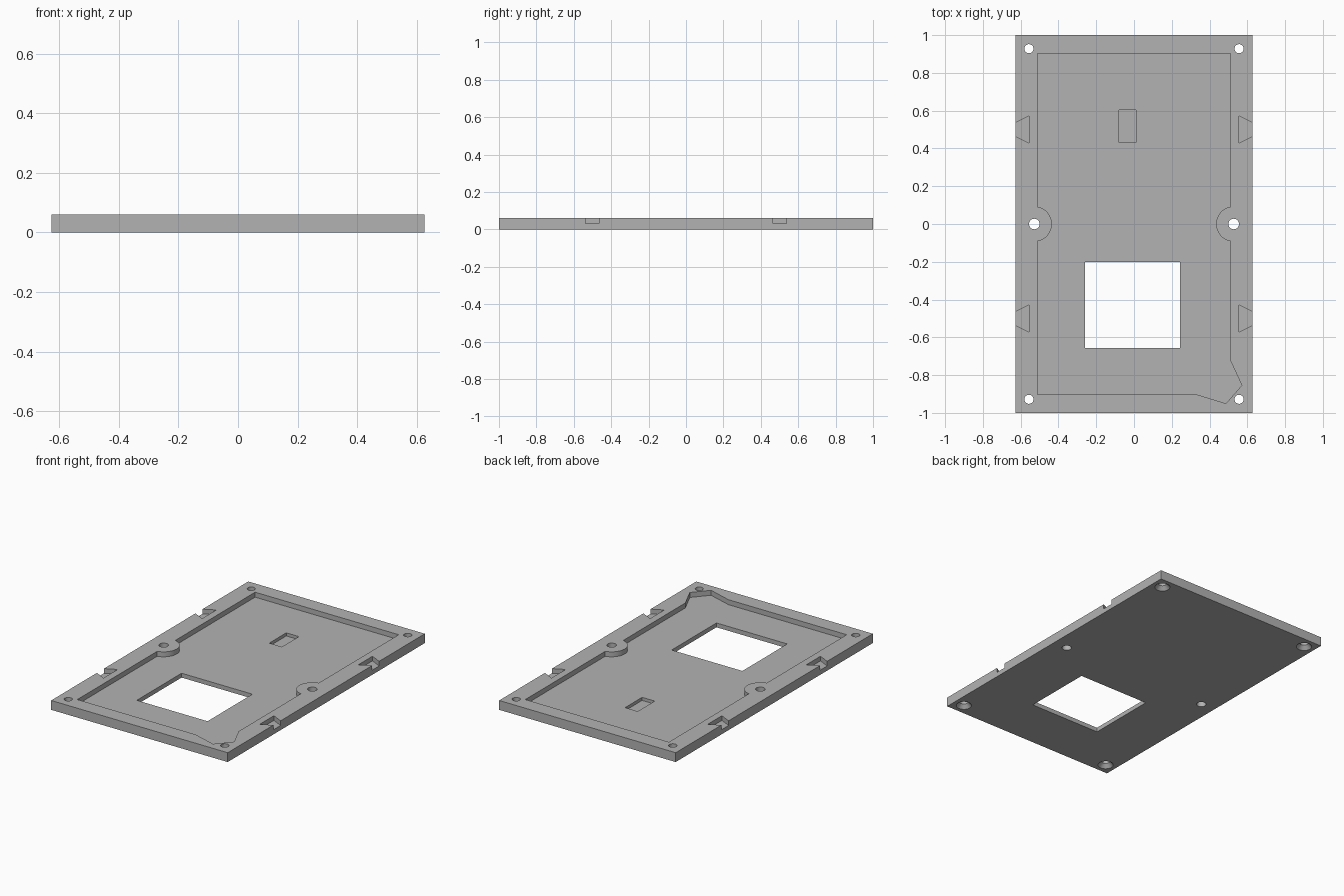
import bpy, bmesh
from math import sin, cos, sqrt, radians, atan2

if "Cube" in bpy.data.objects:
    bpy.data.objects.remove(bpy.data.objects["Cube"], do_unlink=True)

W, L, H = 0.627, 1.0, 0.06      # half width, half length, thickness
FLOOR = 0.028                   # height of the pocket floor
TOP, UNDER = H + 0.05, -0.05    # cutters overshoot the plate

grey = bpy.data.materials.new("plate grey")
grey.use_nodes = True
grey.diffuse_color = (0.45, 0.45, 0.45, 1)
grey.node_tree.nodes["Principled BSDF"].inputs["Base Color"].default_value = grey.diffuse_color


def loft(name, rings):
    """Closed solid through equal-length rings, listed bottom to top."""
    bm = bmesh.new()
    loops = [[bm.verts.new(p) for p in ring] for ring in rings]
    n = len(loops[0])
    bm.faces.new(loops[0][::-1])
    bm.faces.new(loops[-1])
    for a, b in zip(loops, loops[1:]):
        for i in range(n):
            j = (i + 1) % n
            bm.faces.new((a[i], a[j], b[j], b[i]))
    bmesh.ops.recalc_face_normals(bm, faces=bm.faces)
    mesh = bpy.data.meshes.new(name)
    bm.to_mesh(mesh)
    bm.free()
    mesh.materials.append(grey)
    ob = bpy.data.objects.new(name, mesh)
    bpy.context.collection.objects.link(ob)
    return ob


def prism(name, outline, z0, z1):
    return loft(name, [[(x, y, z) for x, y in outline] for z in (z0, z1)])


def box(name, x0, x1, y0, y1, z0, z1):
    return prism(name, [(x0, y0), (x1, y0), (x1, y1), (x0, y1)], z0, z1)


def lathe(name, cx, cy, profile, n=32):
    turn = [radians(360 * i / n) for i in range(n)]
    return loft(name, [[(cx + r * cos(a), cy + r * sin(a), z) for a in turn]
                       for r, z in profile])


def boss_arc(side, edge, centre, radius, steps=24):
    """Rounded bump intruding into the pocket, running upwards in y."""
    reach = centre - edge
    half = atan2(sqrt(radius ** 2 - reach ** 2), reach)
    angles = [-half + 2 * half * i / steps for i in range(steps + 1)]
    return [(side * (centre - radius * cos(a)), radius * sin(a)) for a in angles]


# Base plate
plate = box("base_plate", -W, W, -L, L, 0, H)

# Pocket outline: rectangle with two bosses and one clipped-out corner
PX, PY = 0.51, 0.902
outline = [(-PX, -PY), (0.33, -PY), (0.487, -0.95), (0.571, -0.854), (PX, -0.722)]
outline += boss_arc(1, PX, 0.528, 0.093)
outline += [(PX, PY), (-PX, PY)]
outline += boss_arc(-1, PX, 0.528, 0.093)[::-1]
cutters = [prism("pocket_cutter", outline, FLOOR, TOP)]

# Square window and shallow recess in the floor
cutters.append(box("window_cutter", -0.26, 0.243, -0.656, -0.201, UNDER, TOP))
cutters.append(box("recess_cutter", -0.08, 0.01, 0.431, 0.604, 0.008, TOP))

for sx in (-1, 1):
    # Boss screw hole
    cutters.append(lathe("boss_hole_cutter", sx * 0.528, 0, [(0.028, UNDER), (0.028, TOP)]))
    for sy in (-1, 1):
        # Corner screw hole, countersunk from below
        cutters.append(lathe("corner_hole_cutter", sx * 0.556, sy * 0.928,
                             [(0.046, UNDER), (0.046, 0), (0.024, 0.024), (0.024, TOP)]))
        # Dovetail slot, widening inwards from the long edge
        inner, outer = 0.555, W + 0.02
        flare = 0.036 - 0.02 * 0.5
        yc = sy * 0.5
        cutters.append(prism("dovetail_cutter",
                             [(sx * inner, yc - 0.072), (sx * outer, yc - flare),
                              (sx * outer, yc + flare), (sx * inner, yc + 0.072)],
                             0.03, TOP))

# Carve every cutter out of the plate, then discard it
bpy.ops.object.select_all(action='DESELECT')
bpy.context.view_layer.objects.active = plate
plate.select_set(True)
for cutter in cutters:
    cutter.hide_render = True
    cut = plate.modifiers.new(cutter.name, 'BOOLEAN')
    cut.operation = 'DIFFERENCE'
    cut.solver = 'EXACT'
    cut.object = cutter
    bpy.ops.object.modifier_apply(modifier=cut.name)
    bpy.data.objects.remove(cutter, do_unlink=True)

bpy.ops.object.shade_smooth_by_angle(angle=radians(30))
